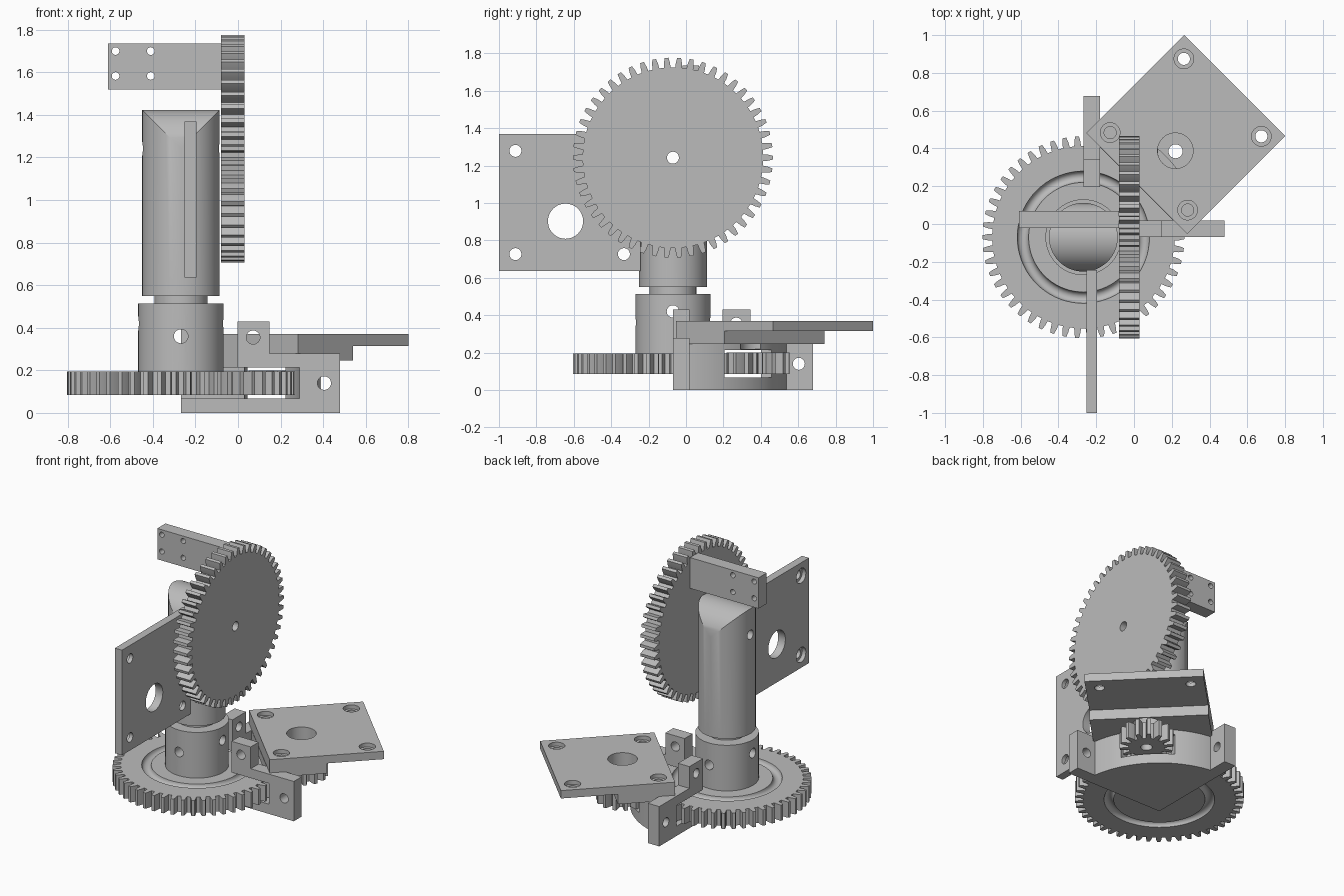
import bpy, bmesh
from math import sin, cos, pi, radians, sqrt
from mathutils import Matrix, Vector

if "Cube" in bpy.data.objects:
    bpy.data.objects.remove(bpy.data.objects["Cube"])

GREY = bpy.data.materials.new("machined grey")
GREY.use_nodes = True
GREY.diffuse_color = (0.5, 0.5, 0.5, 1)
GREY.node_tree.nodes["Principled BSDF"].inputs["Base Color"].default_value = (0.5, 0.5, 0.5, 1)

CX, CY = -0.268, -0.07           # main axis
HUB_Z = 1.242                    # height of the upright gear's axle
PX, PY = 0.22, 0.385             # pinion axle
AXES = {
    "z": Matrix.Identity(4),
    "x": Matrix(((0, 0, 1, 0), (1, 0, 0, 0), (0, 1, 0, 0), (0, 0, 0, 1))),   # points are (y, z)
    "y": Matrix(((1, 0, 0, 0), (0, 0, 1, 0), (0, 1, 0, 0), (0, 0, 0, 1))),   # points are (x, z)
}


def finish(name, bm):
    bm.normal_update()
    bmesh.ops.recalc_face_normals(bm, faces=bm.faces)
    if bm.calc_volume(signed=True) < 0:
        bmesh.ops.reverse_faces(bm, faces=bm.faces)
    mesh = bpy.data.meshes.new(name)
    bm.to_mesh(mesh)
    bm.free()
    mesh.materials.append(GREY)
    ob = bpy.data.objects.new(name, mesh)
    bpy.context.collection.objects.link(ob)
    return ob


def prism(name, pts, lo, hi, axis="z"):
    bm = bmesh.new()
    face = bm.faces.new([bm.verts.new((a, b, lo)) for a, b in pts])
    top = bmesh.ops.extrude_face_region(bm, geom=[face])["geom"]
    bmesh.ops.translate(bm, vec=(0, 0, hi - lo), verts=[g for g in top if isinstance(g, bmesh.types.BMVert)])
    bm.transform(AXES[axis])
    return finish(name, bm)


def arc(a, b, r, start=0, end=360, n=48):
    steps = n if end - start == 360 else n + 1
    return [(a + r * cos(radians(start + (end - start) * i / n)),
             b + r * sin(radians(start + (end - start) * i / n))) for i in range(steps)]


def rect(a0, b0, a1, b1):
    return [(a0, b0), (a1, b0), (a1, b1), (a0, b1)]


def rod(a, b, r, lo, hi, axis="z", name="cutter", n=48):
    return prism(name, arc(a, b, r, n=n), lo, hi, axis)


def gear_outline(a, b, teeth, root, tip, phase=0):
    shape = ((root, -0.3), (root + 0.5 * (tip - root), -0.25), (tip, -0.15),
             (tip, 0.15), (root + 0.5 * (tip - root), 0.25), (root, 0.3))
    step = 2 * pi / teeth
    return [(a + r * cos(phase + (i + f) * step), b + r * sin(phase + (i + f) * step))
            for i in range(teeth) for r, f in shape]


def cut(ob, cutters):
    for c in cutters:
        c.hide_render = True
        mod = ob.modifiers.new("cut", "BOOLEAN")
        mod.operation, mod.solver, mod.object = "DIFFERENCE", "EXACT", c
        bpy.context.view_layer.objects.active = ob
        bpy.ops.object.modifier_apply(modifier=mod.name)
        bpy.data.objects.remove(c)
    return ob


def ring_groove(z):
    bpy.ops.mesh.primitive_torus_add(location=(CX, CY, z), major_radius=0.32, minor_radius=0.03,
                                     major_segments=72, minor_segments=16)
    return bpy.context.object


# Turntable gear with a bearing groove on both sides
base_gear = prism("turntable_gear", gear_outline(CX, CY, 50, 0.483, 0.535), 0.085, 0.195)
cut(base_gear, [ring_groove(0.085), ring_groove(0.195)])

# Collar with cross holes, and neck
collar = rod(CX, CY, 0.201, 0.19, 0.514, name="collar", n=64)
cut(collar, [rod(CX, 0.36, 0.033, CY - 0.3, CY + 0.3, "y"), rod(CY, 0.42, 0.033, CX - 0.3, CX + 0.3, "x")])
rod(CX, CY, 0.125, 0.51, 0.56, name="neck")

# Column whose top is rounded about the axle
bm = bmesh.new()
N, R = 64, 0.182
ring = [(R * sin(2 * pi * i / N), R * cos(2 * pi * i / N)) for i in range(N)]
low = [bm.verts.new((CX + x, CY + y, 0.55)) for x, y in ring]
top = [bm.verts.new((CX + x, CY + y, HUB_Z + abs(x))) for x, y in ring]
bm.faces.new(low)
for i in range(N):
    j = (i + 1) % N
    bm.faces.new((low[i], low[j], top[j], top[i]))
for i in range(N // 2):
    strip = [top[i], top[i + 1], top[-i - 1], top[-i % N]]
    bm.faces.new(list(dict.fromkeys(strip)))
column = finish("column", bm)
cut(column, [rod(CY, HUB_Z, 0.032, CX - 0.3, CX + 0.3, "x")])

# Upright gear and arm
lift_gear = prism("upright_gear", gear_outline(CY, HUB_Z, 50, 0.483, 0.535), -0.08, 0.03, "x")
cut(lift_gear, [rod(CY, HUB_Z, 0.032, -0.2, 0.2, "x")])
arm = prism("arm", rect(-0.61, 1.52, -0.08, 1.735), -0.02, 0.07, "y")
cut(arm, [rod(x, z, 0.018, -0.1, 0.2, "y", n=24) for x in (-0.575, -0.41) for z in (1.583, 1.7)])


# Motor plates: four counterbored corners and an offset centre hole
HOLES = [(u, v) for u in (-0.29, 0.29) for v in (-0.276, 0.276)]


def motor_plate(name, matrix):
    ob = prism(name, rect(-0.378, -0.367, 0.378, 0.367), -0.0275, 0.0275)
    cut(ob, [rod(u, v, r, z, 0.1) for u, v in HOLES for r, z in ((0.032, -0.1), (0.052, 0))]
        + [rod(0.022, -0.1, 0.094, -0.1, 0.1)])
    ob.data.transform(matrix)


def frame(x, y, z, at):
    m = Matrix((x, y, z)).transposed().to_4x4()
    m.translation = Vector(at)
    return m


s = sqrt(0.5)
DIAG = frame((s, -s, 0), (s, s, 0), (0, 0, 1), (0.274, 0.474, 0.3425))
motor_plate("turntable_motor_plate", DIAG)
motor_plate("lift_motor_plate", frame((0, -1, 0), (0, 0, 1), (-1, 0, 0), (-0.2235, -0.622, 1.0025)))

# Slab carrying the lower motor plate
slab = prism("motor_slab", rect(-0.378, -0.367, 0.378, 0), -0.0975, -0.0275)
cut(slab, [rod(u, -0.276, 0.032, -0.2, 0.1) for u in (-0.29, 0.29)] + [rod(0.022, -0.1, 0.094, -0.2, 0.1)])
slab.data.transform(DIAG)

# Quarter housing round the gear: floor, curved wall, lid
quarter = arc(CX, CY, 0.613, 0, 90)
prism("housing_floor", [(CX, CY)] + quarter, 0, 0.068)
wall = prism("housing_wall", quarter + arc(CX, CY, 0.558, 0, 90)[::-1], 0.06, 0.22)
cut(wall, [rod(PX, PY, 0.19, 0.068, 0.213)])
lid = prism("housing_lid", [(CX + 0.565, CY)] + quarter + [(CX, CY + 0.565)], 0.213, 0.278)
cut(lid, [rod(PX, PY, 0.094, 0.1, 0.4)])

# Two flanges with raised tabs, mirrored about the housing diagonal
FLANGE = [(0, 0), (0.748, 0), (0.748, 0.278), (0.415, 0.278), (0.415, 0.43), (0.266, 0.43),
          (0.266, 0.213), (0.558, 0.213), (0.558, 0.068), (0, 0.068)]
for name, axis, along, across in (("front_flange", "y", CX, CY), ("side_flange", "x", CY, CX)):
    flange = prism(name, [(along + a, z) for a, z in FLANGE], across, across + 0.088, axis)
    cut(flange, [rod(along + a, z, 0.032, across - 0.1, across + 0.2, axis) for a, z in ((0.673, 0.14), (0.339, 0.355))])

# Pinion
pinion = prism("pinion", gear_outline(PX, PY, 14, 0.115, 0.17, radians(235.5)), 0.085, 0.2)
cut(pinion, [rod(PX, PY, 0.037, 0, 0.4)])

# Smooth curved sides, keep edges crisp
for ob in bpy.context.scene.objects:
    if ob.type == "MESH" and GREY.name in ob.data.materials:
        bpy.ops.object.select_all(action="DESELECT")
        ob.select_set(True)
        bpy.context.view_layer.objects.active = ob
        bpy.ops.object.shade_smooth_by_angle(angle=radians(25))
